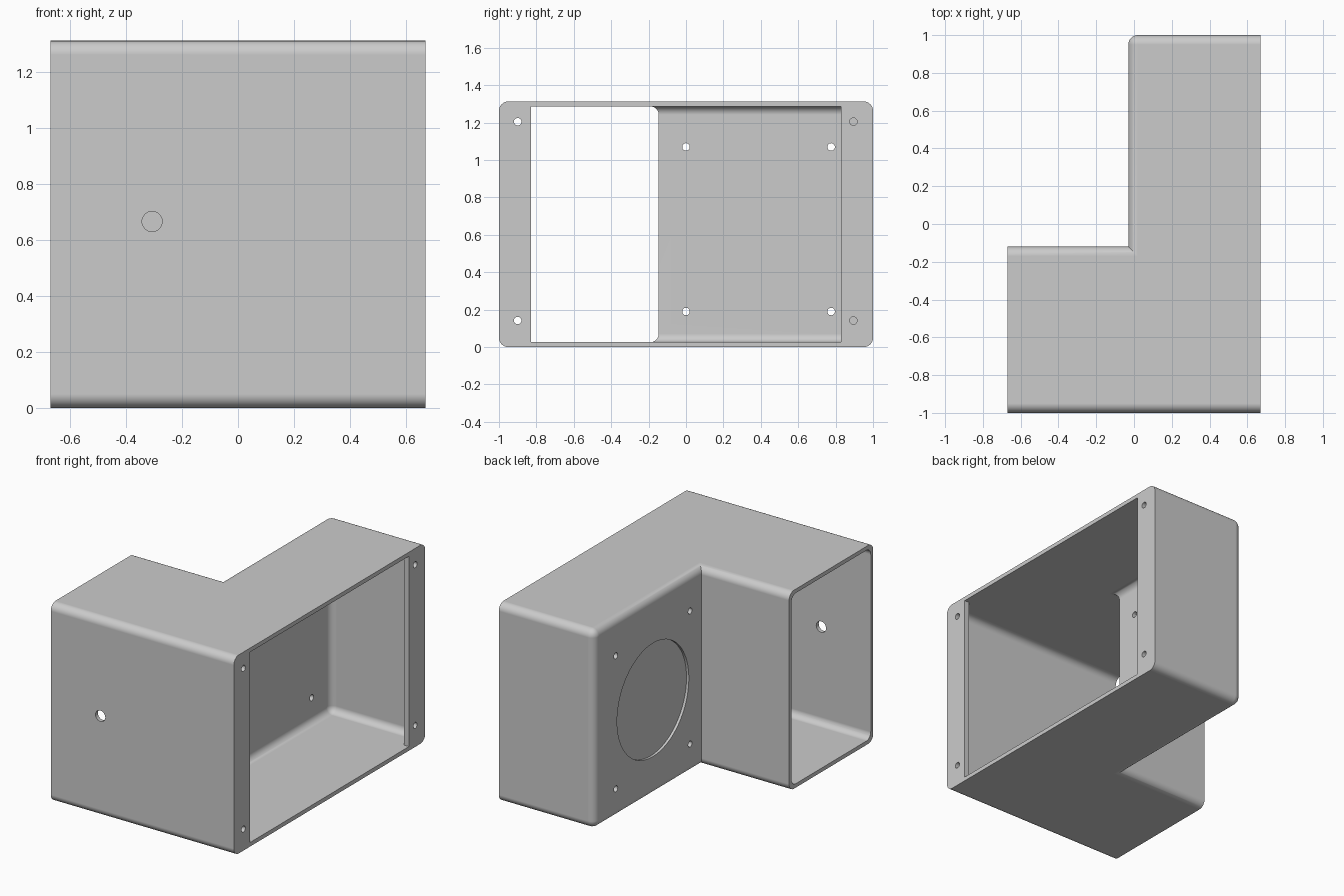
import bpy, bmesh
from mathutils import Matrix

if "Cube" in bpy.data.objects:
    bpy.data.objects.remove(bpy.data.objects["Cube"])

HEIGHT, WALL, FILLET = 1.313, 0.026, 0.05

grey = bpy.data.materials.new("light grey plastic")
grey.use_nodes = True
grey.diffuse_color = (0.6, 0.6, 0.6, 1)
grey.node_tree.nodes["Principled BSDF"].inputs["Base Color"].default_value = (0.6, 0.6, 0.6, 1)


def add_object(name, bm):
    bmesh.ops.recalc_face_normals(bm, faces=bm.faces)
    mesh = bpy.data.meshes.new(name)
    bm.to_mesh(mesh)
    bm.free()
    mesh.materials.append(grey)
    obj = bpy.data.objects.new(name, mesh)
    bpy.context.collection.objects.link(obj)
    return obj


def l_block(name, x0, x1, step_x, y0, y1, step_y, z0, z1, radius):
    """L-shaped prism, filleted everywhere except at its two open ends."""
    outline = [(x0, y0), (x1, y0), (x1, y1), (step_x, y1), (step_x, step_y), (x0, step_y)]
    bm = bmesh.new()
    base = bm.faces.new([bm.verts.new((x, y, z0)) for x, y in outline])
    top = bmesh.ops.extrude_face_region(bm, geom=[base])["geom"]
    bmesh.ops.translate(bm, vec=(0, 0, z1 - z0),
                        verts=[v for v in top if isinstance(v, bmesh.types.BMVert)])
    bmesh.ops.recalc_face_normals(bm, faces=bm.faces)
    rounded = []
    for e in bm.edges:
        a, b = (v.co for v in e.verts)
        if abs(a.z - b.z) > 0.1:
            keep = abs(a.x - step_x) < 1e-4 and abs(a.y - y1) < 1e-4
        else:
            keep = not (abs(a.x - b.x) < 1e-4 and abs(a.x - step_x) > 1e-4)
        if keep:
            rounded.append(e)
    bmesh.ops.bevel(bm, geom=rounded, offset=radius, segments=8, profile=0.5, affect='EDGES')
    return add_object(name, bm)


def box(name, lo, hi):
    bm = bmesh.new()
    bmesh.ops.create_cube(bm, size=1)
    for v in bm.verts:
        v.co = [a + (c + 0.5) * (b - a) for a, b, c in zip(lo, hi, v.co)]
    return add_object(name, bm)


def rod(name, centre, radius, depth, axis, sides=32):
    bm = bmesh.new()
    turn = Matrix.Rotation(1.5707963, 4, 'Y' if axis == 'X' else 'X')
    bmesh.ops.create_cone(bm, cap_ends=True, segments=sides, radius1=radius, radius2=radius,
                          depth=depth, matrix=Matrix.Translation(centre) @ turn)
    return add_object(name, bm)


# Outer shell and the L-shaped cavity, open at the arm end
housing = l_block("housing", -0.67, 0.67, -0.03, -1, 1, -0.12, 0, HEIGHT, FILLET)
cutters = [l_block("cavity", -0.8, 0.635, -0.03 + WALL, -1 + WALL, 1 - WALL, -0.12 - WALL,
                   WALL, HEIGHT - WALL, 0.045)]

# Side opening between the two mounting flanges
cutters.append(box("side_opening", (0.6, -0.83, WALL + 0.001), (0.8, 0.83, HEIGHT - WALL - 0.001)))

# Screw holes in the flanges and around the round recess
for y in (-0.9, 0.895):
    for z in (0.142, 1.205):
        cutters.append(rod("flange_hole", (0.67, y, z), 0.02, 0.2, 'X', 24))
for y in (0.0, 0.776):
    for z in (0.19, 1.07):
        cutters.append(rod("wall_hole", (-0.02, y, z), 0.02, 0.1, 'X', 24))

# Cable hole in the front and shallow round recess in the step wall
cutters.append(rod("front_hole", (-0.307, -0.99, 0.667), 0.036, 0.1, 'Y'))
cutters.append(rod("round_recess", (-0.063, 0.388, 0.63), 0.375, 0.1, 'X', 64))

bpy.context.view_layer.objects.active = housing
for cutter in cutters:
    cutter.hide_render = True
    mod = housing.modifiers.new(cutter.name, 'BOOLEAN')
    mod.operation, mod.solver, mod.object = 'DIFFERENCE', 'EXACT', cutter
    bpy.ops.object.modifier_apply(modifier=mod.name)
    bpy.data.objects.remove(cutter)

# Smooth fillets with crisp edges and flat walls
bpy.ops.object.select_all(action='DESELECT')
housing.select_set(True)
bpy.ops.object.shade_smooth_by_angle(angle=0.52)
weighted = housing.modifiers.new("flat_walls", 'WEIGHTED_NORMAL')
weighted.keep_sharp = True
